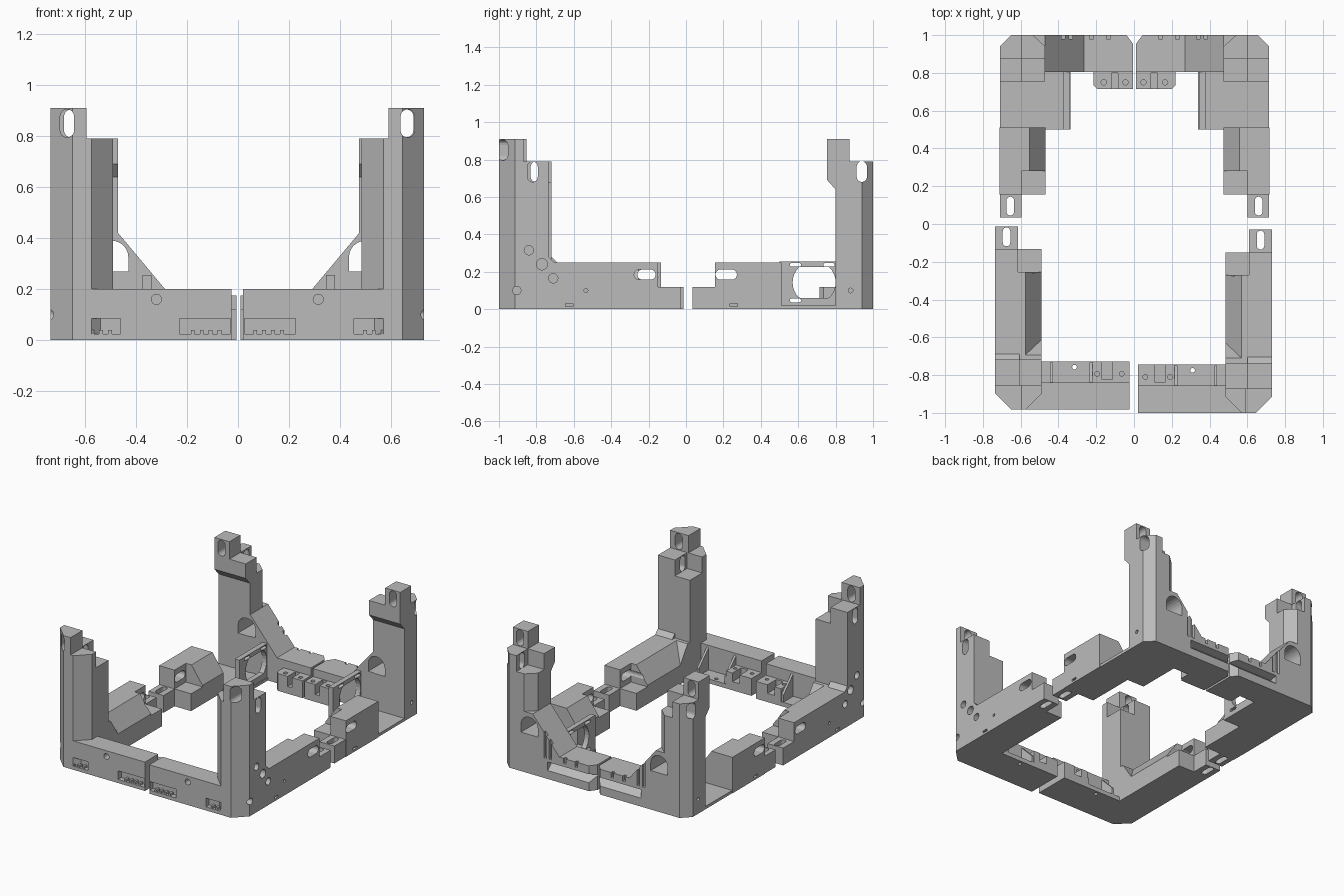
import bpy, bmesh, math
from mathutils import Matrix

if "Cube" in bpy.data.objects:
    bpy.data.objects.remove(bpy.data.objects["Cube"], do_unlink=True)

grey = bpy.data.materials.new("matte_grey")
grey.use_nodes = True
grey.diffuse_color = (0.5, 0.5, 0.5, 1)
grey.node_tree.nodes["Principled BSDF"].inputs["Base Color"].default_value = (0.5, 0.5, 0.5, 1)


def prism(axis, pts, a, b):
    """Profile in the plane across the axis, extruded from a to b."""
    return axis, pts, a, b


def box(x0, x1, y0, y1, z0, z1):
    return prism("z", [(x0, y0), (x1, y0), (x1, y1), (x0, y1)], z0, z1)


def slot(axis, u, v, w, h, a, b, n=8):
    """Rounded slot of size w by h; a circle when w equals h."""
    r, pts = min(w, h) / 2, []
    for i in range(2 * n + 2):
        side = 0 if i <= n else 1
        t = math.pi * (i - side) / n
        du, dv = math.cos(t) * r, math.sin(t) * r
        s = -1 if side else 1
        if h >= w:
            dv += s * (h / 2 - r)
        else:
            du, dv = -dv - s * (w / 2 - r), du
        if not pts or math.dist(pts[-1], (u + du, v + dv)) > 1e-5:
            pts.append((u + du, v + dv))
    if math.dist(pts[0], pts[-1]) < 1e-5:
        pts.pop()
    return prism(axis, pts, a, b)


def mesh_of(name, solids):
    bm = bmesh.new()
    place = {"x": lambda u, v, t: (t, u, v), "y": lambda u, v, t: (u, t, v),
             "z": lambda u, v, t: (u, v, t)}
    for axis, pts, a, b in solids:
        lo = [bm.verts.new(place[axis](u, v, a)) for u, v in pts]
        hi = [bm.verts.new(place[axis](u, v, b)) for u, v in pts]
        bm.faces.new(lo)
        bm.faces.new(hi)
        for i in range(len(pts)):
            j = (i + 1) % len(pts)
            bm.faces.new((lo[i], lo[j], hi[j], hi[i]))
    bmesh.ops.recalc_face_normals(bm, faces=bm.faces)
    me = bpy.data.meshes.new(name)
    bm.to_mesh(me)
    bm.free()
    return me


def add(name, me):
    ob = bpy.data.objects.new(name, me)
    bpy.context.scene.collection.objects.link(ob)
    return ob


def part(name, solid, cuts=(), shift=(0, 0)):
    """Make a part with its cuts, then a mirrored twin moved by shift."""
    ob = add("left_" + name, mesh_of(name, [solid]))
    if cuts:
        cutters = [add("cutter", mesh_of("cutter", [c])) for c in cuts]
        for c in cutters:
            c.hide_render = True
            m = ob.modifiers.new("cut", "BOOLEAN")
            m.object, m.operation, m.solver = c, "DIFFERENCE", "EXACT"
        bpy.context.view_layer.update()
        me = bpy.data.meshes.new_from_object(ob.evaluated_get(bpy.context.evaluated_depsgraph_get()))
        ob.modifiers.clear()
        ob.data = me
        for c in cutters:
            bpy.data.objects.remove(c, do_unlink=True)
    ob.data.materials.clear()
    ob.data.materials.append(grey)
    twin = ob.data.copy()
    twin.transform(Matrix.Translation((shift[0], shift[1], 0)) @ Matrix.Diagonal((-1, 1, 1, 1)))
    twin.flip_normals()
    add("right_" + name, twin)


def front(name, solid, cuts=()):
    part("front_" + name, solid, cuts, (-0.005, 0.017))


def back(name, solid, cuts=()):
    part("back_" + name, solid, cuts, (0.005, 0))


# Front post, chamfered on both front edges, stepped at the top
front("post", prism("z", [(.485, -.915), (.57, -1), (.645, -1), (.73, -.915), (.73, -.735), (.485, -.735)], 0, .79),
      [box(.4, .6, -.87, -.7, .68, .9),
       slot("x", -.82, .735, .055, .11, .55, .8),
       slot("x", -.84, .315, .05, .05, .64, .8),
       slot("x", -.77, .24, .06, .06, .64, .8),
       slot("x", -.905, .1, .045, .045, .64, .8)])
front("post_top", prism("z", [(.59, -1), (.645, -1), (.73, -.915), (.73, -.87), (.59, -.87)], .79, .91),
      [slot("y", .665, .85, .055, .11, -1.1, -.8)])

# Front beam with two shallow slots and a screw hole
front("beam", box(.02, .6, -1, -.855, 0, .2),
      [box(x, x + .2, -1.1, -.965, .025, .085) for x in (.025, .455)]
      + [slot("y", .315, .16, .04, .04, -1.1, -.9)])
front("beam_end", box(.6, .645, -1, -.855, 0, .2), [box(.5, .655, -1.1, -.965, .025, .085)])
for i in range(4):
    for x in (.06, .49):
        front("slot_tooth", box(x + i * .035, x + i * .035 + .015, -.998, -.96, .025, .04))

# Shelf and ribs behind the front beam
front("shelf", box(.02, .49, -.86, -.745, 0, .03),
      [slot("z", .31, -.775, .025, .025, -.1, .1)])
front("screw_block", box(.02, .215, -.86, -.745, .03, .12),
      [box(.11, .165, -.84, -.7, .06, .2)]
      + [slot("z", x, -.81, .025, .025, .05, .2) for x in (.06, .19)])
for x in (.215, .425):
    front("rib", prism("x", [(-.86, .03), (-.75, .03), (-.75, .08), (-.86, .19)], x, x + .015))

# Front side beam with sloped inner edge, bolt pocket and end tab
slope = [(.485, 0), (.73, 0), (.73, .25), (.57, .25), (.485, .13)]
front("side_beam", prism("y", slope, -.735, -.15),
      [box(.4, .61, -.27, -.1, .12, .4),
       slot("x", -.22, .185, .115, .055, .5, .8),
       slot("x", -.71, .165, .05, .05, .66, .8),
       slot("x", -.535, .1, .02, .02, .68, .8),
       box(.7, .8, -.645, -.605, .015, .03)])
front("beam_ramp", prism("x", [(-.735, .1), (-.735, .25), (-.71, .25), (-.63, .13), (-.63, .1)], .485, .6))
front("gusset", prism("x", [(-.735, .25), (-.735, .28), (-.705, .25)], .6, .73))
front("end_tab", box(.61, .73, -.15, -.03, 0, .12),
      [slot("z", .67, -.085, .04, .1, -.1, .3)])

# Back post with chamfers, overhanging head and a round-topped opening at its foot
dome = [(.435, .27), (.565, .27)] + [
    (.5 + .065 * math.cos(math.pi * i / 12), .325 + .065 * math.sin(math.pi * i / 12)) for i in range(13)]
opening = prism("y", dome, .7, 1.1)
back("post", prism("z", [(.475, .8), (.715, .8), (.715, .94), (.655, 1), (.54, 1), (.475, .94)], 0, .79),
     [box(.4, .6, .875, 1.1, .68, .9), opening,
      slot("x", .94, .735, .055, .11, .5, .8),
      slot("x", .88, .1, .025, .025, .66, .8)])
back("post_head", prism("x", [(.8, .64), (.755, .69), (.755, .79), (.8, .79)], .475, .715))
back("post_top", box(.6, .715, .755, .875, .79, .91),
     [slot("y", .66, .85, .055, .11, .7, 1)])

# Back arm with diagonal brace, bevelled tip and a groove along its rear
back("arm", prism("y", [(.01, 0), (.54, 0), (.54, .42), (.475, .42), (.27, .175), (.01, .175)], .805, 1),
     [opening,
      prism("z", [(0, .94), (.045, 1), (.045, 1.1), (0, 1.1)], -.1, .4),
      prism("x", [(1.01, .05), (.945, .105), (1.01, .12)], -.1, .36)]
     + [box(x, x + .02, .98, 1.1, .14, .5) for x in (.13, .22, .33, .37)])

# Screw bracket inside the back arm
back("bracket", prism("z", [(.01, .715), (.2, .715), (.22, .735), (.22, .81), (.01, .81)], 0, .12),
     [box(.09, .125, .69, .8, .05, .3)]
     + [slot("z", x, .75, .028, .028, .02, .3) for x in (.05, .165)])

# Open floor and fan plate
back("floor", box(.34, .715, .5, .81, 0, .02))
ring = [(.685 + .115 * math.cos(math.pi * i / 16),
         .143 + max(-.083, min(.083, .115 * math.sin(math.pi * i / 16)))) for i in range(32)]
back("fan_plate", box(.345, .38, .5, .81, .02, .255),
     [prism("x", ring, .2, .5)]
     + [slot("x", y, z, .06, .02, .2, .5) for y, z in ((.585, .237), (.765, .237), (.585, .047))])

# Back side beam with sloped inner edge, bolt pocket and end tab
back("side_beam", prism("y", [(x - .012, z) for x, z in slope], .155, .51),
     [box(.4, .6, .1, .28, .12, .4),
      slot("x", .215, .185, .115, .055, .5, .8),
      box(.68, .8, .235, .275, .015, .03)])
back("end_tab", box(.6, .715, .035, .155, 0, .12),
     [slot("z", .66, .095, .04, .1, -.1, .3)])
